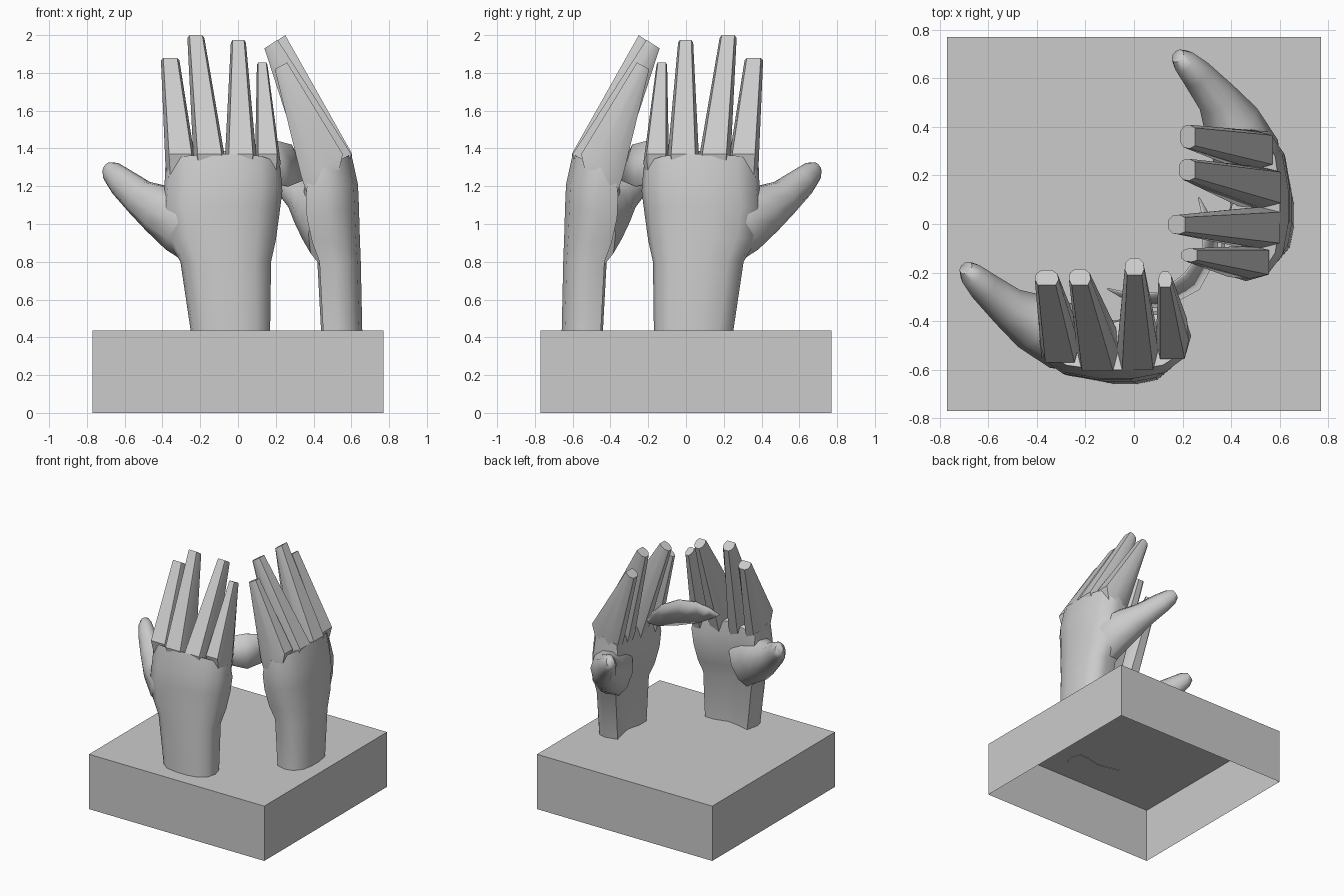
import bpy
import bmesh
import math
from mathutils import Vector, Matrix

cube = bpy.data.objects.get("Cube")
if cube:
    bpy.data.objects.remove(cube, do_unlink=True)

grey = bpy.data.materials.new("plain grey")
grey.use_nodes = True
grey.diffuse_color = (0.6, 0.6, 0.6, 1)
grey.node_tree.nodes["Principled BSDF"].inputs["Base Color"].default_value = (0.6, 0.6, 0.6, 1)

SWAP = Matrix(((0, -1, 0, 0), (-1, 0, 0, 0), (0, 0, 1, 0), (0, 0, 0, 1)))
TOP = 0.435


def finish(name, bm, smooth=None):
    mesh = bpy.data.meshes.new(name)
    bm.to_mesh(mesh)
    bm.free()
    mesh.materials.append(grey)
    ob = bpy.data.objects.new(name, mesh)
    bpy.context.collection.objects.link(ob)
    if smooth:
        bpy.ops.object.select_all(action="DESELECT")
        ob.select_set(True)
        bpy.context.view_layer.objects.active = ob
        bpy.ops.object.shade_smooth_by_angle(angle=math.radians(smooth))
    return ob


def skin(bm, rings):
    """Bridge equal rings of points and cap both ends."""
    loops = [[bm.verts.new(p) for p in ring] for ring in rings]
    n = len(loops[0])
    for a, b in zip(loops, loops[1:]):
        for i in range(n):
            j = (i + 1) % n
            bm.faces.new((a[i], a[j], b[j], b[i]))
    bm.faces.new(loops[0][::-1])
    bm.faces.new(loops[-1])


def both_hands(part, rings, smooth=40):
    """Make a part and its reflection for the other hand."""
    for side, matrix in (("front", Matrix()), ("side", SWAP)):
        bm = bmesh.new()
        skin(bm, [[matrix @ Vector(p) for p in ring] for ring in rings])
        bmesh.ops.recalc_face_normals(bm, faces=bm.faces)
        finish(side + "_" + part, bm, smooth)


def slab_ring(section, x0, x1, back, front):
    """Place a section between its back and front (y, z) lines."""
    mid, half = (x0 + x1) / 2, (x1 - x0) / 2
    b, f = Vector((0, *back)), Vector((0, *front))
    return [b.lerp(f, v) + Vector((mid + half * u, 0, 0)) for u, v in section]


# Open-bottomed plinth
bm = bmesh.new()
bmesh.ops.create_cube(bm, size=1)
bmesh.ops.transform(bm, verts=bm.verts,
                    matrix=Matrix.Translation((0, 0, TOP / 2)) @ Matrix.Diagonal((1.54, 1.54, TOP, 1)))
bmesh.ops.delete(bm, geom=[f for f in bm.faces if f.normal.z < -0.5], context="FACES_ONLY")
finish("plinth", bm)

# Wrist and palm
PALM = [(-1, .55), (-.94, .3), (-.65, .08), (-.2, 0), (.25, 0), (.65, .08), (.92, .3),
        (1, .6), (.9, .95), (.5, .95), (0, .82), (-.5, .9), (-.9, 1)]
both_hands("palm", [
    slab_ring(PALM, -.25, .17, (-.658, TOP - .004), (-.44, TOP - .004)),
    slab_ring(PALM, -.305, .175, (-.65, .8), (-.42, .8)),
    slab_ring(PALM, -.37, .2, (-.645, .93), (-.38, .9)),
    slab_ring(PALM, -.4, .22, (-.64, 1.1), (-.35, 1.03)),
    slab_ring(PALM, -.39, .235, (-.635, 1.21), (-.345, 1.15)),
    slab_ring(PALM, -.385, .225, (-.6, 1.37), (-.36, 1.25)),
], 50)

# Fingers: base x range, base back and front y, tip x range, tip back and front (y, z)
FINGER = [(-1, .35), (-.75, 0), (.75, 0), (1, .35), (.9, .75), (.45, 1), (-.45, 1), (-.9, .75)]
fingers = {
    "index_finger": (-.385, -.225, -.57, -.36, -.408, -.31, (-.25, 1.88), (-.19, 1.84)),
    "middle_finger": (-.235, -.065, -.605, -.37, -.268, -.178, (-.25, 2.0), (-.185, 1.955)),
    "ring_finger": (-.07, .1, -.6, -.36, -.038, .042, (-.21, 1.975), (-.14, 1.93)),
    "little_finger": (.09, .225, -.555, -.335, .1, .156, (-.26, 1.855), (-.195, 1.82)),
}
for name, (x0, x1, back, front, t0, t1, tip_back, tip_front) in fingers.items():
    both_hands(name, [
        slab_ring(FINGER, x0 + .01, x1 - .01, (back + .03, 1.24), (front - .03, 1.16)),
        slab_ring(FINGER, x0, x1, (back, 1.37), (front, 1.25)),
        slab_ring(FINGER, t0, t1, tip_back, tip_front),
    ])

# Thumb: centre, half height, half depth
path = [((-.16, -.49, .95), .2, .12), ((-.3, -.46, 1.02), .18, .14),
        ((-.42, -.4, 1.08), .135, .12), ((-.52, -.34, 1.14), .1, .085),
        ((-.62, -.255, 1.225), .08, .065), ((-.67, -.205, 1.275), .062, .05),
        ((-.692, -.18, 1.297), .036, .03)]
rings = []
for i, (centre, height, depth) in enumerate(path):
    ahead = Vector(path[min(i + 1, len(path) - 1)][0])
    behind = Vector(path[max(i - 1, 0)][0])
    along = (ahead - behind).normalized()
    across = along.cross(Vector((0, 0, 1))).normalized()
    up = across.cross(along)
    rings.append([Vector(centre) + up * height * math.sin(a) + across * depth * math.cos(a)
                  for a in (math.tau * k / 10 for k in range(10))])
both_hands("thumb", rings, 60)

# Curved band between the palms, pointed at both ends
upper = [Vector(p) for p in ((0, -.295, 1.4), (.11, -.285, 1.42), (.21, -.21, 1.44))]
lower = [Vector(p) for p in ((.02, -.345, 1.29), (.13, -.345, 1.23), (.27, -.27, 1.2))]
upper += [SWAP @ p for p in upper[-2::-1]]
lower += [SWAP @ p for p in lower[-2::-1]]
tip = Vector((-.11, -.27, 1.38))
bm = bmesh.new()
top = [bm.verts.new(p) for p in upper]
low = [bm.verts.new(p) for p in lower]
bm.faces.new((bm.verts.new(tip), low[0], top[0]))
for i in range(len(top) - 1):
    bm.faces.new((top[i], low[i], low[i + 1], top[i + 1]))
bm.faces.new((top[-1], low[-1], bm.verts.new(SWAP @ tip)))
band = finish("connecting_band", bm, 50)
solid = band.modifiers.new("thickness", "SOLIDIFY")
solid.thickness = 0.008
